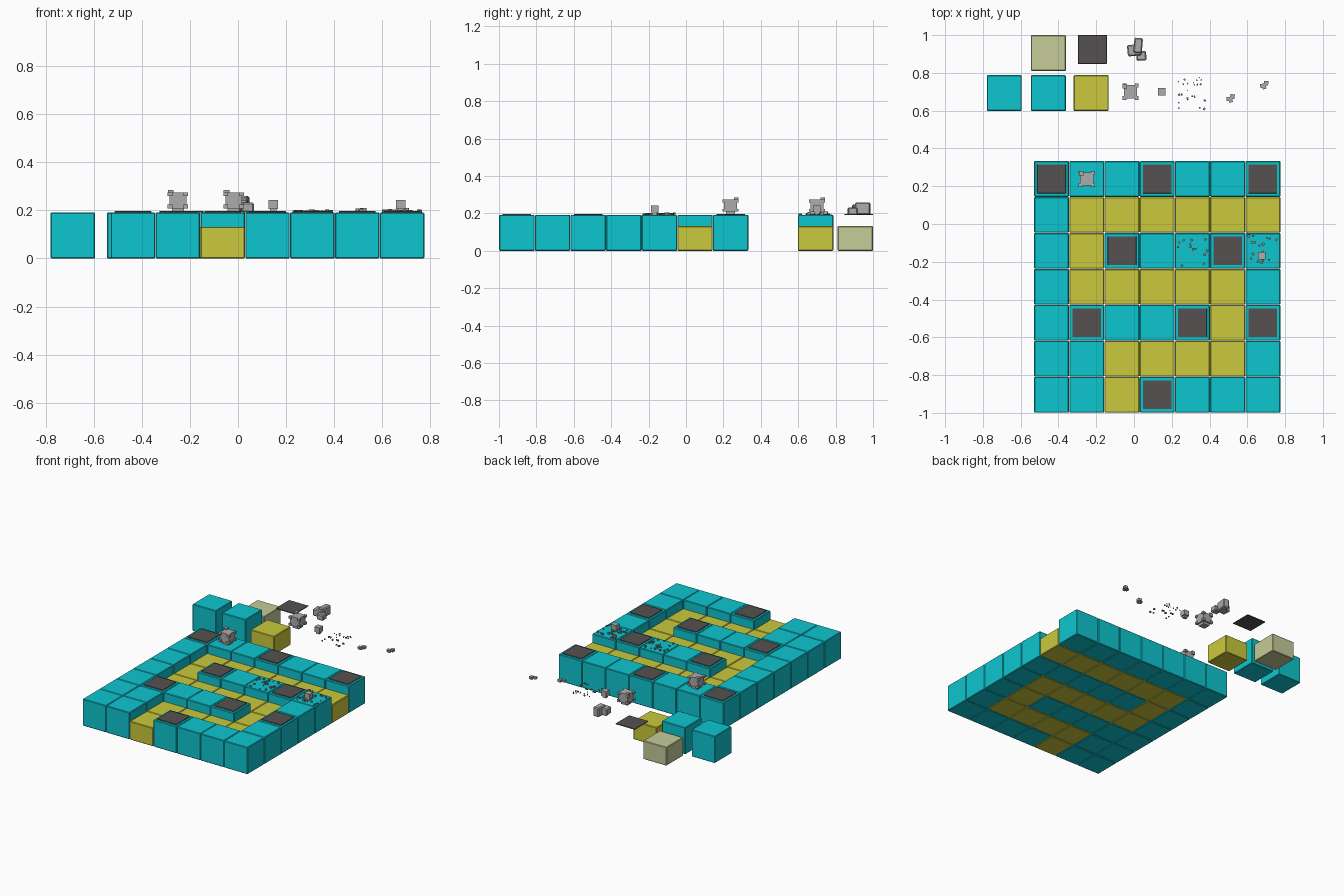
import bpy, bmesh, math, random
from mathutils import Matrix, Vector

if "Cube" in bpy.data.objects:
    bpy.data.objects.remove(bpy.data.objects["Cube"], do_unlink=True)


def material(name, rgb):
    """Flat material from display values, stored as linear colour."""
    linear = [((c / 255 + 0.055) / 1.055) ** 2.4 for c in rgb] + [1]
    mat = bpy.data.materials.new(name)
    mat.use_nodes = True
    mat.diffuse_color = linear
    mat.node_tree.nodes["Principled BSDF"].inputs["Base Color"].default_value = linear
    return mat


TURQUOISE = material("turquoise", (13, 198, 208))
YELLOW = material("path yellow", (203, 201, 60))
PALE = material("pale green", (198, 204, 152))
DARK = material("dark grey", (86, 81, 81))
STONE = material("stone grey", (172, 172, 172))
RUBBLE = material("rubble grey", (150, 132, 132))


def boxes(name, parts, mat, origin=(0, 0, 0), bevel=0):
    """One object from (centre, size, turn) boxes."""
    bm = bmesh.new()
    for centre, size, turn in parts:
        m = (Matrix.Translation(centre) @ Matrix.Rotation(turn, 4, "Z")
             @ Matrix.Diagonal((*size, 1)))
        bmesh.ops.create_cube(bm, size=1, matrix=m)
    if bevel:
        bmesh.ops.bevel(bm, geom=bm.edges[:], offset=bevel, segments=1, affect="EDGES")
    mesh = bpy.data.meshes.new(name)
    bm.to_mesh(mesh)
    bm.free()
    mesh.materials.append(mat)
    obj = bpy.data.objects.new(name, mesh)
    obj.location = origin
    bpy.context.collection.objects.link(obj)
    return obj


WALL, PATH = 0.192, 0.132
PITCH_X, PITCH_Y = 0.1865, 0.1905


def tile(name, x, y, height, mat):
    boxes(name, [((0, 0, height / 2), (0.185, 0.189, height), 0)], mat, (x, y, 0), 0.004)


def plate(name, x, y):
    boxes(name, [((0, 0, 0), (0.152, 0.152, 0.006), 0)], DARK, (x, y, WALL + 0.002), 0.001)


def tower(name, x, y):
    """Blocky turret: stem, body and protruding corner stones."""
    parts = [((0, 0, 0.01), (0.05, 0.05, 0.02), 0),
             ((0, 0, 0.05), (0.07, 0.07, 0.066), 0),
             ((-0.03, 0.03, 0.08), (0.024, 0.024, 0.024), 0)]
    for sx in (-1, 1):
        for sy in (-1, 1):
            for z in (0.025, 0.075):
                parts.append(((sx * 0.033, sy * 0.033, z), (0.02, 0.02, 0.016), 0))
    boxes(name, parts, STONE, (x, y, WALL))


def post(name, x, y):
    """Small cube on a narrow stem."""
    boxes(name, [((0, 0, 0.008), (0.026, 0.026, 0.016), 0),
                 ((0, 0, 0.032), (0.04, 0.04, 0.037), 0)], STONE, (x, y, WALL))


def debris(name, x, y, seed, count, largest):
    rng = random.Random(seed)
    parts = []
    for _ in range(count):
        s = rng.uniform(0.006, largest)
        pos = Vector((rng.uniform(-0.08, 0.08), rng.uniform(-0.085, 0.085), s * 0.4))
        parts.append((pos, (s, s * rng.uniform(0.6, 1), s * 0.8), rng.uniform(0, math.pi)))
    boxes(name, parts, RUBBLE, (x, y, WALL))


def cell(col, row):
    return -0.53 + (col + 0.5) * PITCH_X, 0.334 - (row + 0.5) * PITCH_Y


# Board: W wall, P wall with plate, y sunken path
LAYOUT = ("PWWPWWP",
          "Wyyyyyy",
          "WyPWWPW",
          "WyyyyyW",
          "WPWWPyP",
          "WWyyyyW",
          "WWyPWWW")
for r, line in enumerate(LAYOUT):
    for c, kind in enumerate(line):
        x, y = cell(c, r)
        if kind == "y":
            tile("path_tile", x, y, PATH, YELLOW)
        else:
            tile("wall_tile", x, y, WALL, TURQUOISE)
        if kind == "P":
            plate("tower_plate", x, y)

# Pieces standing on the board
tower("board_tower", -0.25, 0.238)
post("board_post", 0.677, -0.168)
debris("board_debris_centre", *cell(4, 2), 3, 24, 0.014)
debris("board_debris_right", *cell(6, 2), 8, 26, 0.017)

# Spare tiles behind the board
tile("spare_wall_left", -0.687, 0.693, WALL, TURQUOISE)
tile("spare_wall_right", -0.453, 0.693, WALL, TURQUOISE)
tile("spare_path", -0.227, 0.693, PATH, YELLOW)
tile("spare_pale", -0.453, 0.905, PATH, PALE)
plate("spare_plate", -0.22, 0.924)

# Spare stone pieces
tower("spare_tower", -0.018, 0.70)
post("spare_post", 0.147, 0.70)
debris("spare_debris", 0.315, 0.69, 5, 24, 0.011)
boxes("rock_cluster", [((-0.005, 0, 0.03), (0.072, 0.06, 0.05), 0.1),
                       ((0.016, 0.025, 0.034), (0.045, 0.08, 0.066), -0.08),
                       ((0.033, -0.03, 0.02), (0.052, 0.05, 0.04), 0.05)],
      STONE, (0.006, 0.92, WALL), 0.006)
for name, x, y in (("pebbles_near", 0.512, 0.665), ("pebbles_far", 0.69, 0.735)):
    boxes(name, [((-0.008, -0.003, 0.008), (0.028, 0.022, 0.014), 0.1),
                 ((0.009, 0.01, 0.01), (0.024, 0.024, 0.018), -0.1),
                 ((0.0, -0.014, 0.006), (0.02, 0.014, 0.011), 0.3)],
          STONE, (x, y, WALL))
